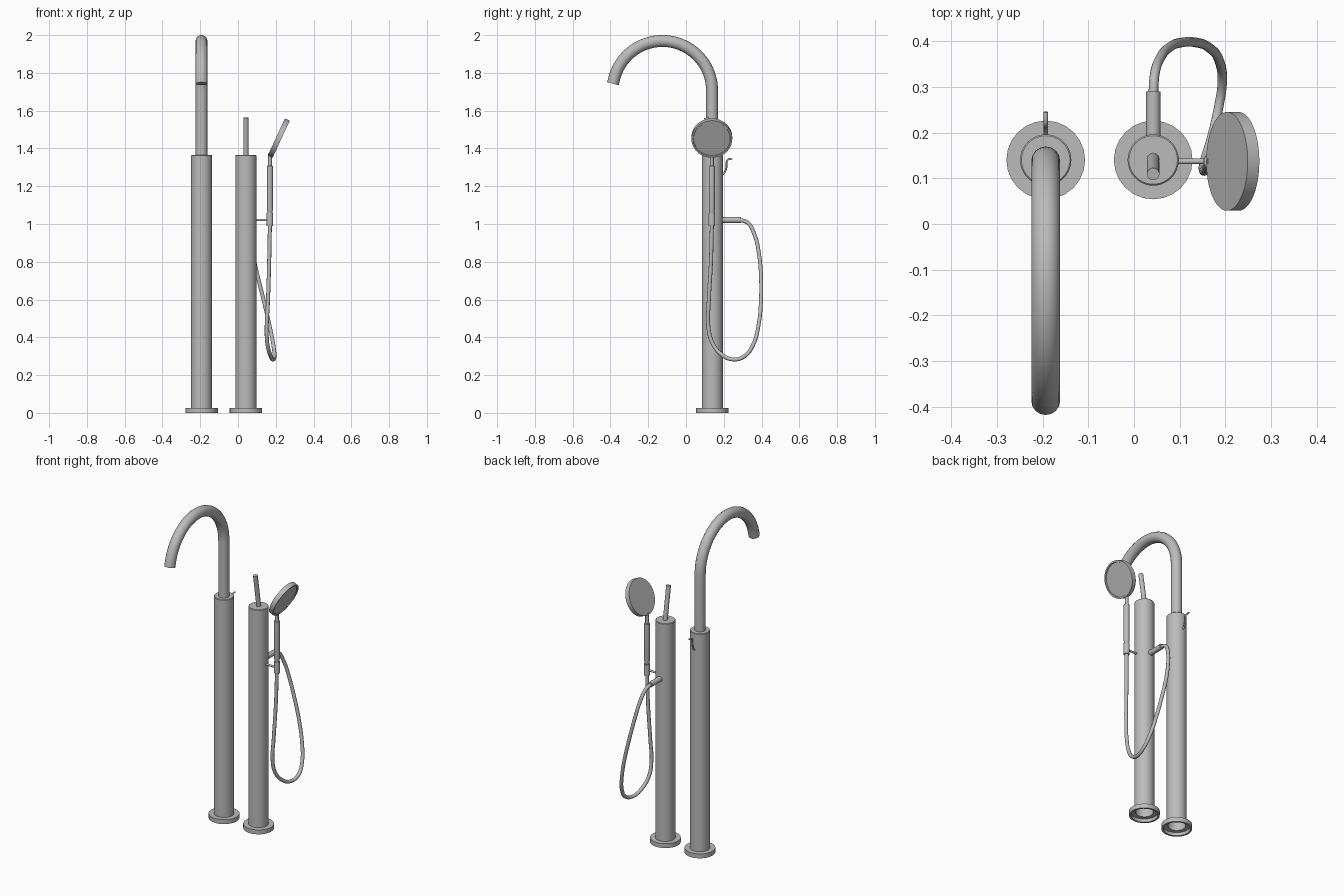
import bpy, bmesh, math
from mathutils import Vector

if "Cube" in bpy.data.objects:
    bpy.data.objects.remove(bpy.data.objects["Cube"], do_unlink=True)

metal = bpy.data.materials.new("brushed grey metal")
metal.use_nodes = True
grey = (0.5, 0.5, 0.5, 1)
metal.diffuse_color = grey
metal.node_tree.nodes["Principled BSDF"].inputs["Base Color"].default_value = grey


def finish(obj):
    obj.data.materials.append(metal)
    bpy.ops.object.select_all(action='DESELECT')
    obj.select_set(True)
    bpy.context.view_layer.objects.active = obj
    bpy.ops.object.shade_smooth_by_angle(angle=math.radians(35))
    return obj


def lathe(name, profile, origin, axis=(0, 0, 1), sides=40):
    """Spin (radius, height) points around an axis through origin."""
    bm = bmesh.new()
    verts = [bm.verts.new((r, 0, h)) for r, h in profile]
    edges = [bm.edges.new(pair) for pair in zip(verts, verts[1:])]
    bmesh.ops.spin(bm, geom=verts + edges, cent=(0, 0, 0), axis=(0, 0, 1),
                   angle=math.tau, steps=sides, use_duplicate=False)
    bmesh.ops.remove_doubles(bm, verts=bm.verts, dist=0.0001)
    bmesh.ops.recalc_face_normals(bm, faces=bm.faces)
    mesh = bpy.data.meshes.new(name)
    bm.to_mesh(mesh)
    bm.free()
    obj = bpy.data.objects.new(name, mesh)
    bpy.context.collection.objects.link(obj)
    obj.location = origin
    obj.rotation_euler = Vector(axis).to_track_quat('Z', 'Y').to_euler()
    return finish(obj)


def rod(name, start, end, radius, sides=24):
    """Closed cylinder between two points."""
    span = Vector(end) - Vector(start)
    length = span.length
    return lathe(name, [(0, 0), (radius, 0), (radius, length), (0, length)],
                 start, span, sides)


def tube(name, points, radius, smooth=True, rings=4):
    """Round pipe along a path, converted to a mesh."""
    curve = bpy.data.curves.new(name, 'CURVE')
    curve.dimensions = '3D'
    curve.bevel_depth = radius
    curve.bevel_resolution = rings
    curve.use_fill_caps = True
    curve.resolution_u = 6
    if smooth:
        spline = curve.splines.new('BEZIER')
        spline.bezier_points.add(len(points) - 1)
        for knot, p in zip(spline.bezier_points, points):
            knot.co = p
            knot.handle_left_type = knot.handle_right_type = 'AUTO'
    else:
        spline = curve.splines.new('POLY')
        spline.points.add(len(points) - 1)
        for knot, p in zip(spline.points, points):
            knot.co = (*p, 1)
    obj = bpy.data.objects.new(name, curve)
    bpy.context.collection.objects.link(obj)
    bpy.ops.object.select_all(action='DESELECT')
    obj.select_set(True)
    bpy.context.view_layer.objects.active = obj
    bpy.ops.object.convert(target='MESH')
    return finish(bpy.context.object)


SPOUT_X, VALVE_X, Y, TOP = -0.193, 0.042, 0.14, 1.365

# Two standing columns, each with a hollow floor flange
for side, x in (("spout", SPOUT_X), ("valve", VALVE_X)):
    lathe(side + "_column", [(0.05, 0.02), (0.056, 0.02), (0.056, TOP - 0.003),
                             (0.053, TOP), (0, TOP), (0, TOP - 0.01),
                             (0.05, TOP - 0.01), (0.05, 0.02)], (x, Y, 0))
    lathe(side + "_flange", [(0.055, 0.027), (0.086, 0.027), (0.086, 0), (0.075, 0),
                             (0.075, 0.02), (0.055, 0.02), (0.055, 0.027)],
          (x, Y, 0), sides=24)

# Gooseneck spout: straight riser, arc, short straight outlet
R, CY, CZ = 0.263, -0.125, 1.706
path = [(SPOUT_X, CY + R, TOP - 0.01)]
for i in range(37):
    a = math.radians(166) * i / 36
    path.append((SPOUT_X, CY + R * math.cos(a), CZ + R * math.sin(a)))
path.append((SPOUT_X, -0.387, 1.743))
tube("spout", path, 0.0315, smooth=False, rings=6)

# Small hooked diverter on the back of the spout column
tube("diverter_hook", [(SPOUT_X, 0.192, 1.262), (SPOUT_X, 0.205, 1.275),
                       (SPOUT_X, 0.214, 1.30), (SPOUT_X, 0.217, 1.335),
                       (SPOUT_X, 0.226, 1.343), (SPOUT_X, 0.245, 1.346)], 0.005)

# Leaning mixer lever
rod("mixer_lever", (VALVE_X, 0.142, TOP - 0.005), (VALVE_X, 0.109, 1.563), 0.0135)

# Hose outlet and hanging hose
rod("hose_outlet", (VALVE_X, 0.18, 1.021), (VALVE_X, 0.29, 1.021), 0.016)
tube("hose", [(0.042, 0.28, 1.021), (0.045, 0.325, 1.008), (0.057, 0.362, 0.945),
              (0.08, 0.388, 0.83), (0.105, 0.397, 0.72), (0.135, 0.397, 0.6),
              (0.165, 0.385, 0.47), (0.187, 0.355, 0.36), (0.193, 0.31, 0.3),
              (0.184, 0.25, 0.283), (0.17, 0.19, 0.308), (0.155, 0.14, 0.37),
              (0.152, 0.118, 0.46), (0.158, 0.12, 0.58), (0.165, 0.132, 0.8),
              (0.169, 0.137, 1.0)], 0.0105)

# Hand shower bracket, handle and neck
HX, HY = 0.169, 0.137
rod("bracket_arm", (VALVE_X + 0.05, HY, 1.021), (HX, HY, 1.021), 0.006)
rod("bracket_cup", (HX, HY, 0.99), (HX, HY, 1.058), 0.0175)
lathe("shower_handle", [(0, 0), (0.0125, 0), (0.016, 0.02), (0.016, 0.25),
                        (0.01, 0.252), (0.01, 0.315), (0, 0.315)], (HX, HY, 1.057))

# Tilted shower head with a recessed spray face
lathe("shower_head", [(0, -0.014), (0.108, -0.014), (0.108, 0.014), (0.099, 0.014),
                      (0.097, 0.009), (0, 0.009)],
      (0.216, HY, 1.455), (0.907, 0, -0.42), sides=48)
